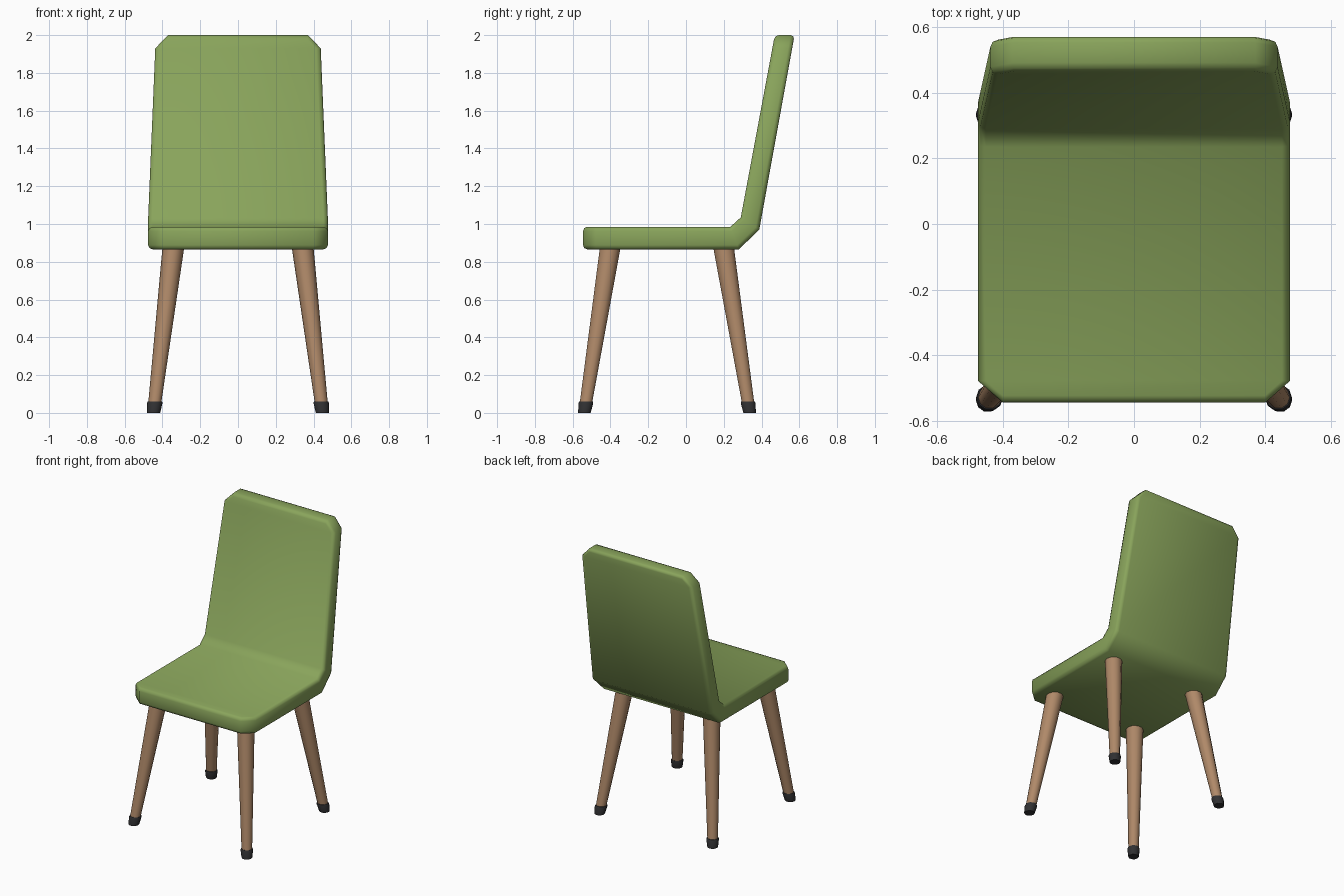
import bpy, bmesh, math
from mathutils import Vector

if "Cube" in bpy.data.objects:
    bpy.data.objects.remove(bpy.data.objects["Cube"])

def material(name, rgb):
    m = bpy.data.materials.new(name)
    m.diffuse_color = (*rgb, 1)
    m.use_nodes = True
    m.node_tree.nodes["Principled BSDF"].inputs["Base Color"].default_value = m.diffuse_color
    return m

GREEN = material("green upholstery", (0.25, 0.37, 0.105))
WOOD = material("light wood", (0.43, 0.25, 0.14))
RUBBER = material("dark rubber", (0.03, 0.03, 0.032))

def loft(name, rings, mat, angle):
    """Skin a list of equal-length point rings and cap both ends."""
    bm = bmesh.new()
    vs = [[bm.verts.new(p) for p in r] for r in rings]
    n = len(vs[0])
    for a, b in zip(vs, vs[1:]):
        for i in range(n):
            j = (i + 1) % n
            bm.faces.new((a[i], a[j], b[j], b[i]))
    bm.faces.new(vs[0][::-1])
    bm.faces.new(vs[-1])
    bmesh.ops.recalc_face_normals(bm, faces=bm.faces)
    me = bpy.data.meshes.new(name)
    bm.to_mesh(me)
    bm.free()
    me.materials.append(mat)
    ob = bpy.data.objects.new(name, me)
    bpy.context.collection.objects.link(ob)
    bpy.ops.object.select_all(action='DESELECT')
    ob.select_set(True)
    bpy.context.view_layer.objects.active = ob
    if name == "seat_shell":  # soft rim all round the cushion
        bev = ob.modifiers.new("rim", 'BEVEL')
        bev.width, bev.segments = 0.022, 2
        bev.limit_method, bev.angle_limit = 'ANGLE', math.radians(55)
        bpy.ops.object.modifier_apply(modifier="rim")
    bpy.ops.object.shade_smooth_by_angle(angle=math.radians(angle))
    return ob

# Seat and backrest: half width, inner (y, z), outer (y, z) along the side profile
stations = [
    (0.40, (-0.545, 0.985), (-0.545, 0.866)),
    (0.476, (-0.478, 0.985), (-0.478, 0.866)),
    (0.476, (0.235, 0.985), (0.28, 0.866)),
    (0.476, (0.29, 1.035), (0.388, 0.97)),
    (0.438, (0.457, 1.93), (0.562, 1.93)),
    (0.37, (0.470, 2.0), (0.575, 2.0)),
]
loft("seat_shell", [[(-w, *i), (w, *i), (w, *o), (-w, *o)] for w, i, o in stations],
     GREEN, 60)

# Splayed tapered legs with rubber feet
def ring(top, foot, z, r, n=10):
    c = foot.lerp(top, z / 0.87)
    return [(c.x + r * math.cos(2 * math.pi * k / n),
             c.y + r * math.sin(2 * math.pi * k / n), z) for k in range(n)]

for label, ty, fy in (("front", -0.402, -0.538), ("back", 0.2, 0.337)):
    for side, s in (("left", -1), ("right", 1)):
        top, foot = Vector((s * 0.343, ty, 0)), Vector((s * 0.447, fy, 0))
        loft(f"{label}_{side}_leg",
             [ring(top, foot, z, r) for z, r in ((0.04, 0.034), (0.89, 0.058))], WOOD, 50)
        loft(f"{label}_{side}_foot",
             [ring(top, foot, z, r) for z, r in ((0, 0.035), (0.052, 0.041), (0.06, 0.038))],
             RUBBER, 50)
